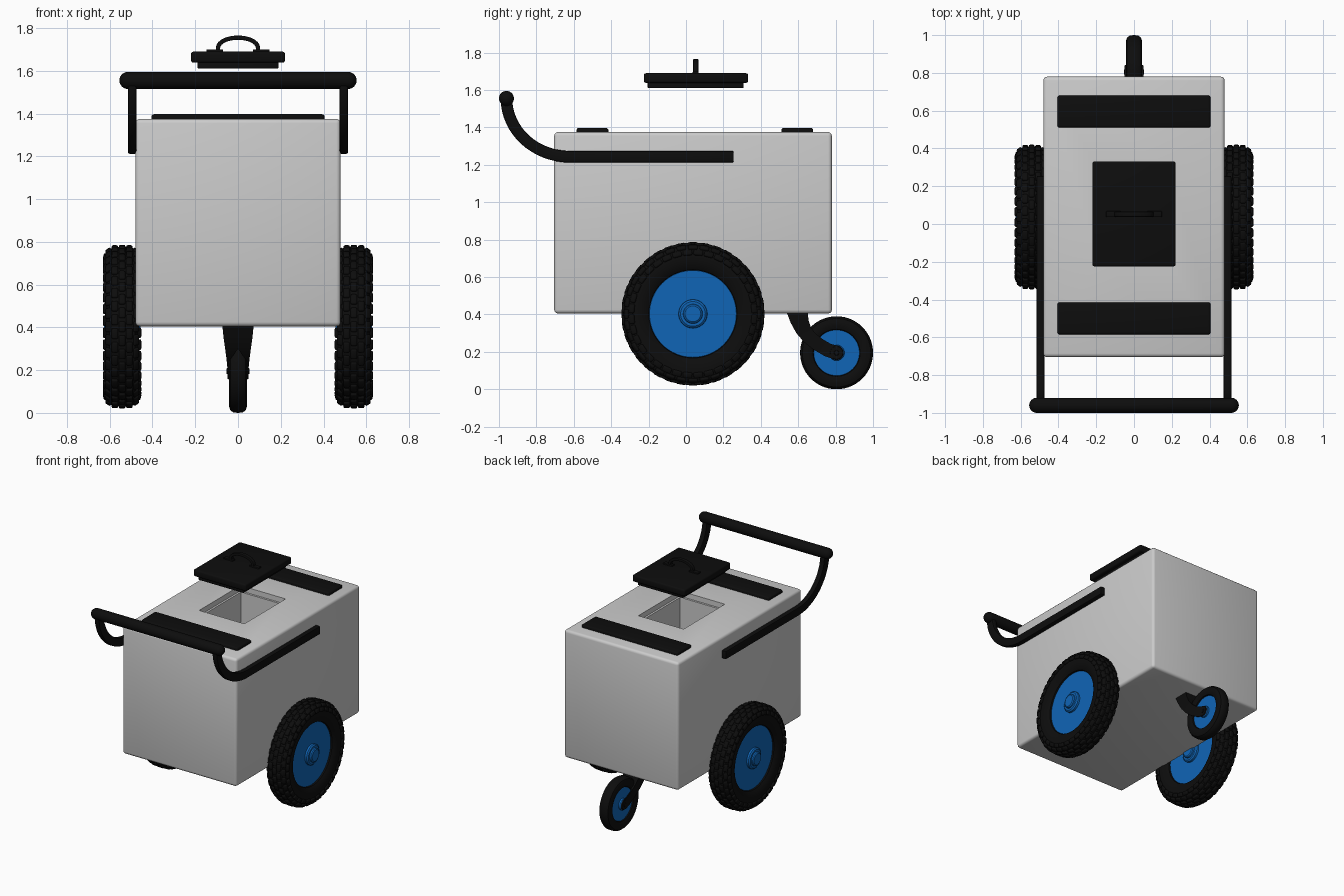
import bpy, bmesh
from math import sin, cos, pi, radians, hypot
from mathutils import Matrix, Vector

if "Cube" in bpy.data.objects:
    bpy.data.objects.remove(bpy.data.objects["Cube"])


def material(name, color):
    m = bpy.data.materials.new(name)
    m.diffuse_color = color
    m.use_nodes = True
    m.node_tree.nodes["Principled BSDF"].inputs["Base Color"].default_value = m.diffuse_color
    return m


BLACK = material("black", (0.004, 0.004, 0.004, 1))
BLUE = material("blue", (0.005, 0.13, 0.47, 1))


def finish(name, bm, mat=None, angle=35):
    bmesh.ops.recalc_face_normals(bm, faces=bm.faces[:])
    me = bpy.data.meshes.new(name)
    bm.to_mesh(me)
    bm.free()
    ob = bpy.data.objects.new(name, me)
    bpy.context.collection.objects.link(ob)
    if mat:
        me.materials.append(mat)
    bpy.ops.object.select_all(action='DESELECT')
    ob.select_set(True)
    bpy.context.view_layer.objects.active = ob
    bpy.ops.object.shade_smooth_by_angle(angle=radians(angle))
    return ob


def bevel_sharp(bm, width, seg=3):
    bmesh.ops.recalc_face_normals(bm, faces=bm.faces[:])
    edges = [e for e in bm.edges if e.calc_face_angle(0) > radians(40)]
    bmesh.ops.bevel(bm, geom=edges, offset=width, segments=seg, profile=0.5, affect='EDGES')


def box(name, x, y, z, mat=None, bevel=0.0):
    bm = bmesh.new()
    mid = [(a + b) / 2 for a, b in (x, y, z)]
    size = [b - a for a, b in (x, y, z)]
    bmesh.ops.create_cube(bm, size=1, matrix=Matrix.Translation(mid) @ Matrix.Diagonal((*size, 1)))
    if bevel:
        bevel_sharp(bm, bevel)
    return finish(name, bm, mat)


def lathe(name, profile, center, mat, steps=64, closed=False):
    # Revolve (x offset, radius) points around the x axis
    bm = bmesh.new()
    rings = []
    for i in range(steps):
        a = 2 * pi * i / steps
        rings.append([bm.verts.new(Vector(center) + Vector((x, r * cos(a), r * sin(a)))) for x, r in profile])
    n = len(profile)
    for i in range(steps):
        p, q = rings[i], rings[(i + 1) % steps]
        for j in range(n if closed else n - 1):
            k = (j + 1) % n
            bm.faces.new((p[j], p[k], q[k], q[j]))
    bmesh.ops.remove_doubles(bm, verts=bm.verts[:], dist=1e-5)
    return finish(name, bm, mat)


def strip(name, path, thick, place, a, b, bevel):
    # Flat bar following a 2D path, from depth a to depth b
    left, right = [], []
    for i, (u, v) in enumerate(path):
        p, q = path[max(i - 1, 0)], path[min(i + 1, len(path) - 1)]
        du, dv = q[0] - p[0], q[1] - p[1]
        d = hypot(du, dv)
        left.append((u - dv / d * thick, v + du / d * thick))
        right.append((u + dv / d * thick, v - du / d * thick))
    bm = bmesh.new()
    rings = [[bm.verts.new(place(*l, a)), bm.verts.new(place(*l, b)),
              bm.verts.new(place(*r, b)), bm.verts.new(place(*r, a))] for l, r in zip(left, right)]
    for p, q in zip(rings, rings[1:]):
        for j in range(4):
            k = (j + 1) % 4
            bm.faces.new((p[j], p[k], q[k], q[j]))
    bm.faces.new(rings[0])
    bm.faces.new(rings[-1])
    bevel_sharp(bm, bevel, 2)
    return finish(name, bm, BLACK)


def mirrored(profile):
    return profile + [(-x, r) for x, r in reversed(profile) if x > 1e-6]


# Cart body with a stepped opening in the top
body = box("cart_body", (-0.48, 0.48), (-0.705, 0.78), (0.405, 1.375), bevel=0.02)
cutters = [box("opening_cutter", (-0.19, 0.19), (-0.195, 0.30), (1.335, 1.5)),
           box("shaft_cutter", (-0.175, 0.175), (-0.18, 0.285), (0.5, 1.45))]
for c in cutters:
    mod = body.modifiers.new("opening", 'BOOLEAN')
    mod.object = c
    mod.operation = 'DIFFERENCE'
    mod.solver = 'EXACT'
    bpy.context.view_layer.objects.active = body
    bpy.ops.object.modifier_apply(modifier=mod.name)
    bpy.data.objects.remove(c)
bpy.ops.object.select_all(action='DESELECT')
body.select_set(True)
bpy.ops.object.shade_smooth_by_angle(angle=radians(35))

# Top pads
box("front_pad", (-0.405, 0.405), (-0.585, -0.415), (1.35, 1.397), BLACK, 0.012)
box("rear_pad", (-0.405, 0.405), (0.51, 0.68), (1.35, 1.397), BLACK, 0.012)

# Floating lid with arched grip
box("lid_plate", (-0.22, 0.22), (-0.225, 0.332), (1.638, 1.69), BLACK, 0.012)
box("lid_plug", (-0.19, 0.19), (-0.205, 0.308), (1.61, 1.65), BLACK, 0.006)
arch = [(-0.094, 1.685), (-0.094, 1.705)]
arch += [(-0.094 * cos(pi * i / 16) * (1 - 0.08 * sin(pi * i / 16)), 1.705 + 0.05 * sin(pi * i / 16) ** 0.8)
         for i in range(1, 16)]
arch += [(0.094, 1.705), (0.094, 1.685)]
strip("lid_grip", arch, 0.010, lambda u, v, w: (u, w, v), 0.038, 0.066, 0.004)
for s in (-1, 1):
    lo, hi = sorted((s * 0.07, s * 0.148))
    box("lid_grip_foot", (lo, hi), (0.036, 0.068), (1.68, 1.70), BLACK, 0.004)

# Push handle: side rails curving up to a round crossbar
rail = [(0.255, 1.243), (-0.2, 1.243)]
rail += [(-0.62 - 0.34 * sin(t), 1.555 - 0.312 * cos(t)) for t in (pi / 2 * i / 16 for i in range(17))]
for s in (-1, 1):
    strip("handle_rail", rail, 0.031, lambda u, v, w: (s * w, u, v), 0.475, 0.515, 0.008)
bar = [(0.515 + 0.04 * cos(t), 0.04 * sin(t)) for t in (pi / 2 * i / 6 for i in range(7))]
bar = [(x, max(r, 0)) for x, r in bar]
lathe("handle_bar", bar[:1] + bar[1:] + [(-x, r) for x, r in reversed(bar)], (0, -0.96, 1.555), BLACK, 32)

# Big wheels: tyre, staggered tread knobs, blue hub disc
tyre = mirrored([(0, 0.374), (0.035, 0.372), (0.06, 0.364), (0.074, 0.345), (0.08, 0.315),
                 (0.078, 0.28), (0.068, 0.25), (0.058, 0.236), (0.03, 0.23)])
disc = [(0.085, 0), (0.085, 0.042), (0.079, 0.05), (0.07, 0.052), (0.07, 0.066), (0.062, 0.076),
        (0.048, 0.077), (0.048, 0.232), (0.03, 0.24)]
disc = disc + [(-x, r) for x, r in reversed(disc)]
knob_rows = [(0, 0.372, 0), (0.034, 0.370, 0), (0.063, 0.355, 35), (0.077, 0.328, 75)]
COUNT = 36
for s in (-1, 1):
    side = "right" if s > 0 else "left"
    hub = Vector((s * 0.542, 0.037, 0.403))
    lathe(side + "_tyre", tyre, hub, BLACK, 72, closed=True)
    lathe(side + "_wheel_disc", disc, hub, BLUE)
    bm = bmesh.new()
    for row, (x, r, tilt) in enumerate(knob_rows):
        for sx in ((1,) if x == 0 else (1, -1)):
            for i in range(COUNT):
                a = 2 * pi * (i + 0.5 * (row % 2)) / COUNT
                m = (Matrix.Translation(hub) @ Matrix.Rotation(a, 4, 'X')
                     @ Matrix.Translation((sx * x, 0, r)) @ Matrix.Rotation(radians(tilt) * sx, 4, 'Y')
                     @ Matrix.Diagonal((0.03, 0.05, 0.022, 1)))
                bmesh.ops.create_cube(bm, size=1, matrix=m)
    bevel_sharp(bm, 0.007, 2)
    finish(side + "_tread", bm, BLACK, 60)

# Small caster wheel
pivot = (0, 0.805, 0.195)
small_tyre = mirrored([(0, 0.195), (0.022, 0.193), (0.036, 0.183), (0.042, 0.165),
                       (0.041, 0.142), (0.034, 0.126), (0.02, 0.12)])
lathe("caster_tyre", small_tyre, pivot, BLACK, 56, closed=True)
small_disc = [(0.044, 0), (0.044, 0.036), (0.038, 0.042), (0.026, 0.042), (0.026, 0.122), (0.01, 0.126)]
lathe("caster_disc", small_disc + [(-x, r) for x, r in reversed(small_disc)], pivot, BLUE, 48)
axle = [(0.054, 0), (0.054, 0.012), (0.05, 0.014), (0.05, 0.034), (0.044, 0.038), (0.03, 0.038)]
lathe("caster_axle", axle + [(-x, r) for x, r in reversed(axle)], pivot, BLACK, 32)

# Caster fork: solid at the top, splitting into two prongs; left y,z, right y,z, inner x, outer x
sections = [(0.535, 0.42, 0.65, 0.42, 0, 0.074), (0.56, 0.355, 0.655, 0.37, 0, 0.068),
            (0.59, 0.30, 0.668, 0.33, 0, 0.060), (0.63, 0.253, 0.693, 0.298, 0.034, 0.054),
            (0.68, 0.213, 0.73, 0.268, 0.043, 0.050), (0.74, 0.178, 0.775, 0.242, 0.042, 0.049),
            (0.79, 0.16, 0.82, 0.23, 0.040, 0.049), (0.825, 0.168, 0.838, 0.205, 0.040, 0.049)]
for s in (-1, 1):
    bm = bmesh.new()
    rings = [[bm.verts.new((s * x, y, z)) for x, y, z in
              ((i, ly, lz), (o, ly, lz), (o, ry, rz), (i, ry, rz))]
             for ly, lz, ry, rz, i, o in sections]
    for p, q in zip(rings, rings[1:]):
        for j in range(4):
            k = (j + 1) % 4
            bm.faces.new((p[j], p[k], q[k], q[j]))
    bm.faces.new(rings[0])
    bm.faces.new(rings[-1])
    finish("caster_fork", bm, BLACK)
